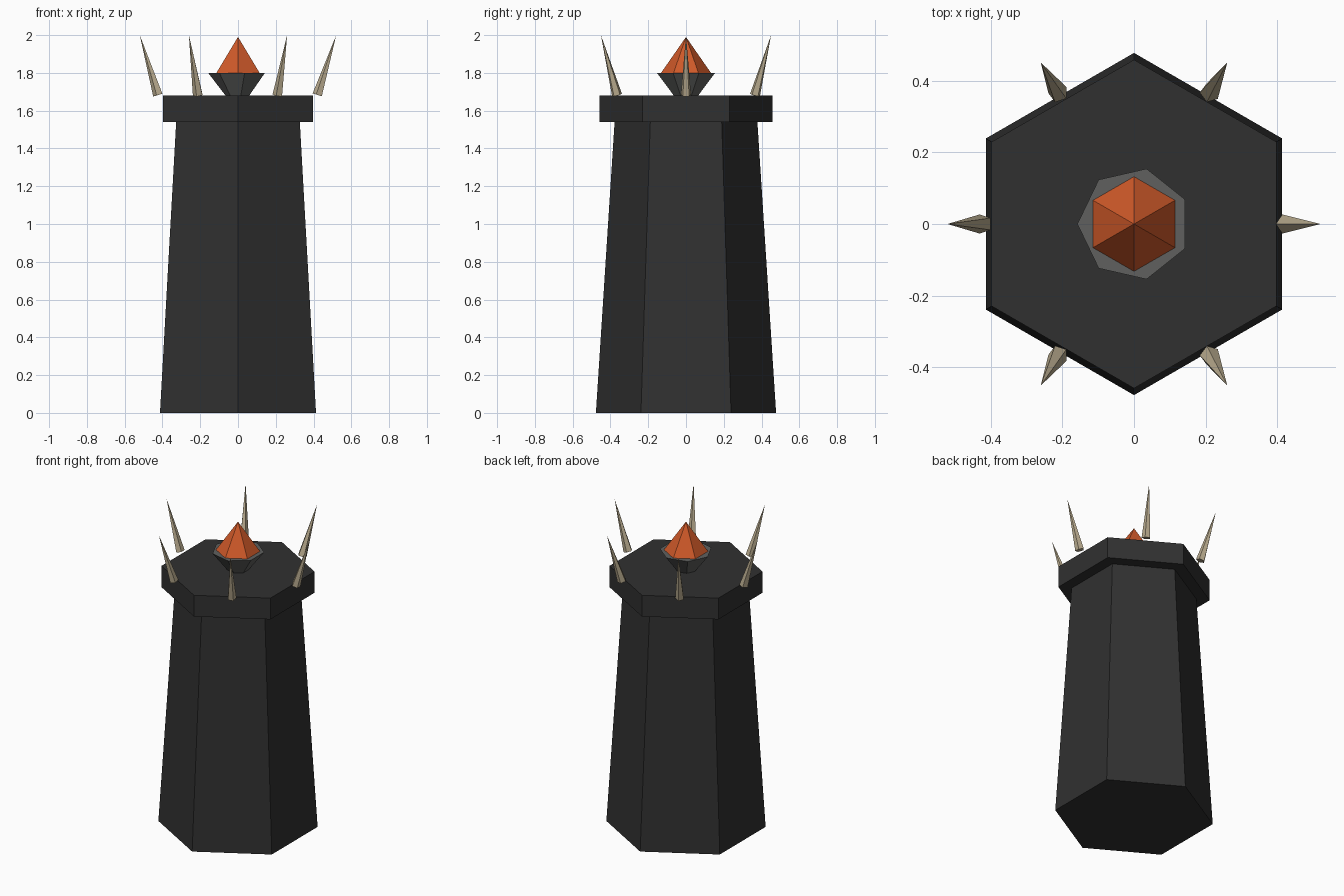
import bpy
import math
from mathutils import Vector

if "Cube" in bpy.data.objects:
    bpy.data.objects.remove(bpy.data.objects["Cube"])


def material(name, rgb):
    m = bpy.data.materials.new(name)
    m.diffuse_color = (*rgb, 1.0)
    m.use_nodes = True
    m.node_tree.nodes["Principled BSDF"].inputs["Base Color"].default_value = m.diffuse_color
    return m


DARK_STONE = material("dark stone", (0.030, 0.030, 0.030))
GREY_METAL = material("grey metal", (0.115, 0.117, 0.113))
ORANGE = material("ember orange", (0.62, 0.10, 0.022))
BONE = material("bone", (0.50, 0.42, 0.28))


def frustum(name, sides, r_bottom, r_top, base, tip, start, mat):
    """Flat-sided tapered solid from base to tip, first corner at angle start."""
    base, tip = Vector(base), Vector(tip)
    axis = tip - base
    turn = Vector((0, 0, 1)).rotation_difference(axis)

    def ring(radius, height):
        return [base + turn @ Vector((radius * math.cos(start + k * math.tau / sides),
                                      radius * math.sin(start + k * math.tau / sides),
                                      height)) for k in range(sides)]

    verts = ring(r_bottom, 0)
    faces = [list(reversed(range(sides)))]
    if r_top > 0:
        verts += ring(r_top, axis.length)
        faces.append(list(range(sides, 2 * sides)))
        faces += [[k, (k + 1) % sides, sides + (k + 1) % sides, sides + k]
                  for k in range(sides)]
    else:
        verts.append(tip)
        faces += [[k, (k + 1) % sides, sides] for k in range(sides)]
    mesh = bpy.data.meshes.new(name)
    mesh.from_pydata(verts, [], faces)
    mesh.materials.append(mat)
    obj = bpy.data.objects.new(name, mesh)
    bpy.context.collection.objects.link(obj)
    return obj


# Tower body and its overhanging cap
frustum("tower_body", 6, 0.477, 0.378, (0, 0, 0), (0, 0, 1.54), math.pi / 2, DARK_STONE)
frustum("tower_cap", 6, 0.458, 0.458, (0, 0, 1.54), (0, 0, 1.68), math.pi / 2, DARK_STONE)

# Brazier bowl with the flame standing on it
frustum("brazier_bowl", 7, 0.066, 0.158, (0, 0, 1.68), (0, 0, 1.80), math.pi, GREY_METAL)
frustum("flame", 6, 0.132, 0, (0, 0, 1.80), (0, 0, 1.99), math.pi / 2, ORANGE)

# Ring of outward-leaning spikes, one over each cap side
for i in range(6):
    a = i * math.tau / 6
    c, s = math.cos(a), math.sin(a)
    frustum(f"spike_{i + 1}", 5, 0.028, 0, (0.422 * c, 0.422 * s, 1.683),
            (0.52 * c, 0.52 * s, 2.0), math.pi, BONE)
